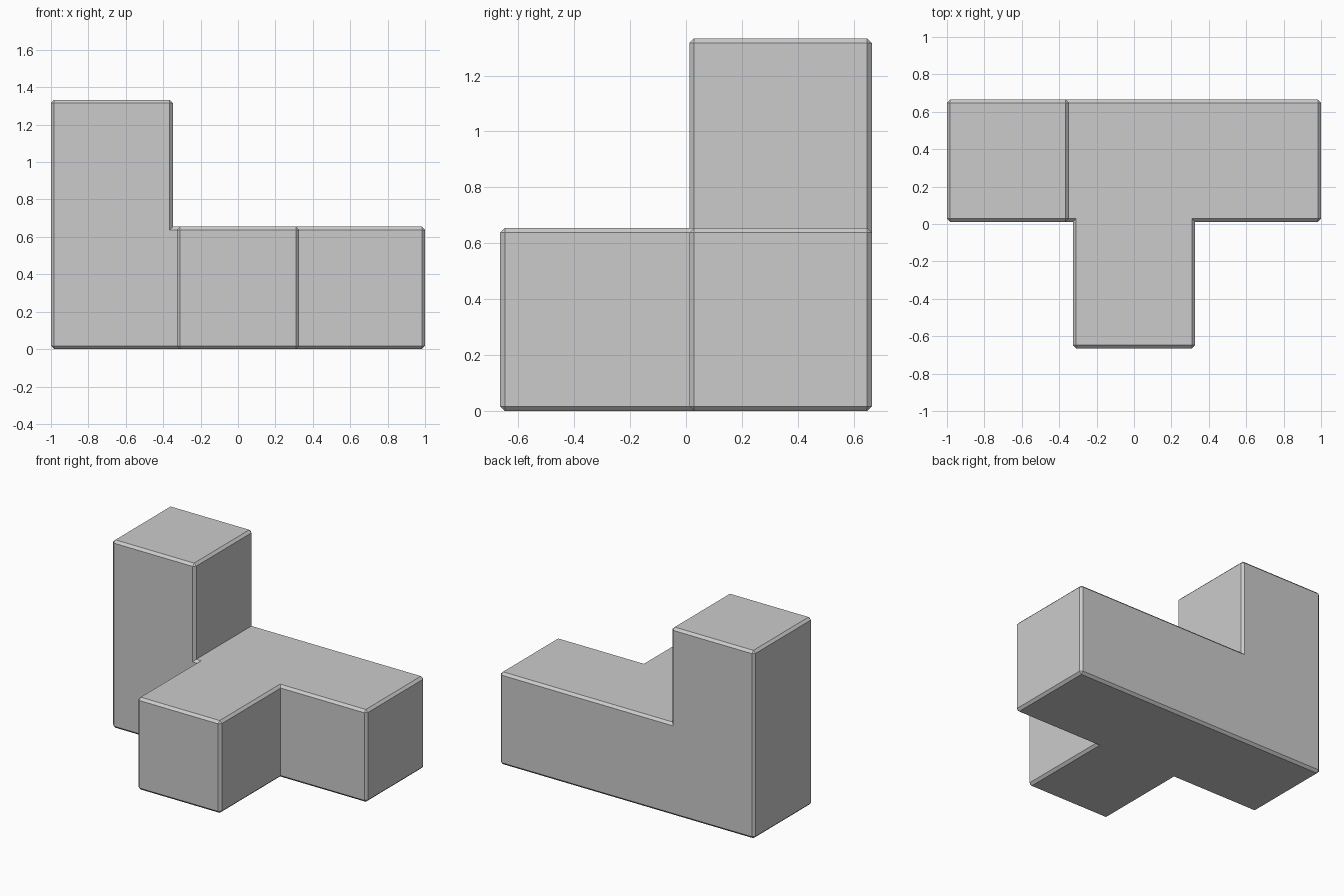
import bpy
import bmesh

cube = bpy.data.objects.get("Cube")
if cube:
    bpy.data.objects.remove(cube, do_unlink=True)

# Plain grey finish
grey = bpy.data.materials.new("plain_grey")
grey.use_nodes = True
colour = (0.6, 0.6, 0.6, 1.0)
grey.diffuse_color = colour
grey.node_tree.nodes["Principled BSDF"].inputs["Base Color"].default_value = colour

# Grid planes that divide the block into cells
xs = (-1, -0.348, -0.327, 0.327, 1)
ys = (-0.665, 0.012, 0.665)
zs = (0, 0.655, 1.333)
BEVEL = 0.017

# Solid cells: the long bar, the front stem and the tower
bar = {(i, 1, 0) for i in range(len(xs) - 1)}
stem = {(2, 0, 0)}
tower = {(0, 1, 1)}
solid = bar | stem | tower

bm = bmesh.new()
corners = {}


def corner(key):
    if key not in corners:
        corners[key] = bm.verts.new((xs[key[0]], ys[key[1]], zs[key[2]]))
    return corners[key]


# Outer skin: one quad wherever a solid cell meets empty space
for cell in solid:
    for axis in range(3):
        for side in (0, 1):
            neighbour = list(cell)
            neighbour[axis] += 2 * side - 1
            if tuple(neighbour) in solid:
                continue
            u, v = (axis + 1) % 3, (axis + 2) % 3
            loop = []
            for du, dv in ((0, 0), (1, 0), (1, 1), (0, 1)):
                key = list(cell)
                key[axis] += side
                key[u] += du
                key[v] += dv
                loop.append(corner(tuple(key)))
            bm.faces.new(loop if side else loop[::-1])

# Merge flat areas, then chamfer the outward edges only
bmesh.ops.recalc_face_normals(bm, faces=bm.faces[:])
bmesh.ops.dissolve_limit(bm, angle_limit=0.01, verts=bm.verts[:], edges=bm.edges[:])
convex = [e for e in bm.edges if e.calc_face_angle_signed() > 0.1]
bmesh.ops.bevel(bm, geom=convex, offset=BEVEL, offset_type='OFFSET',
                segments=1, profile=0.5, affect='EDGES', clamp_overlap=False)

mesh = bpy.data.meshes.new("puzzle_block")
bm.to_mesh(mesh)
bm.free()
mesh.materials.append(grey)
block = bpy.data.objects.new("puzzle_block", mesh)
bpy.context.collection.objects.link(block)
